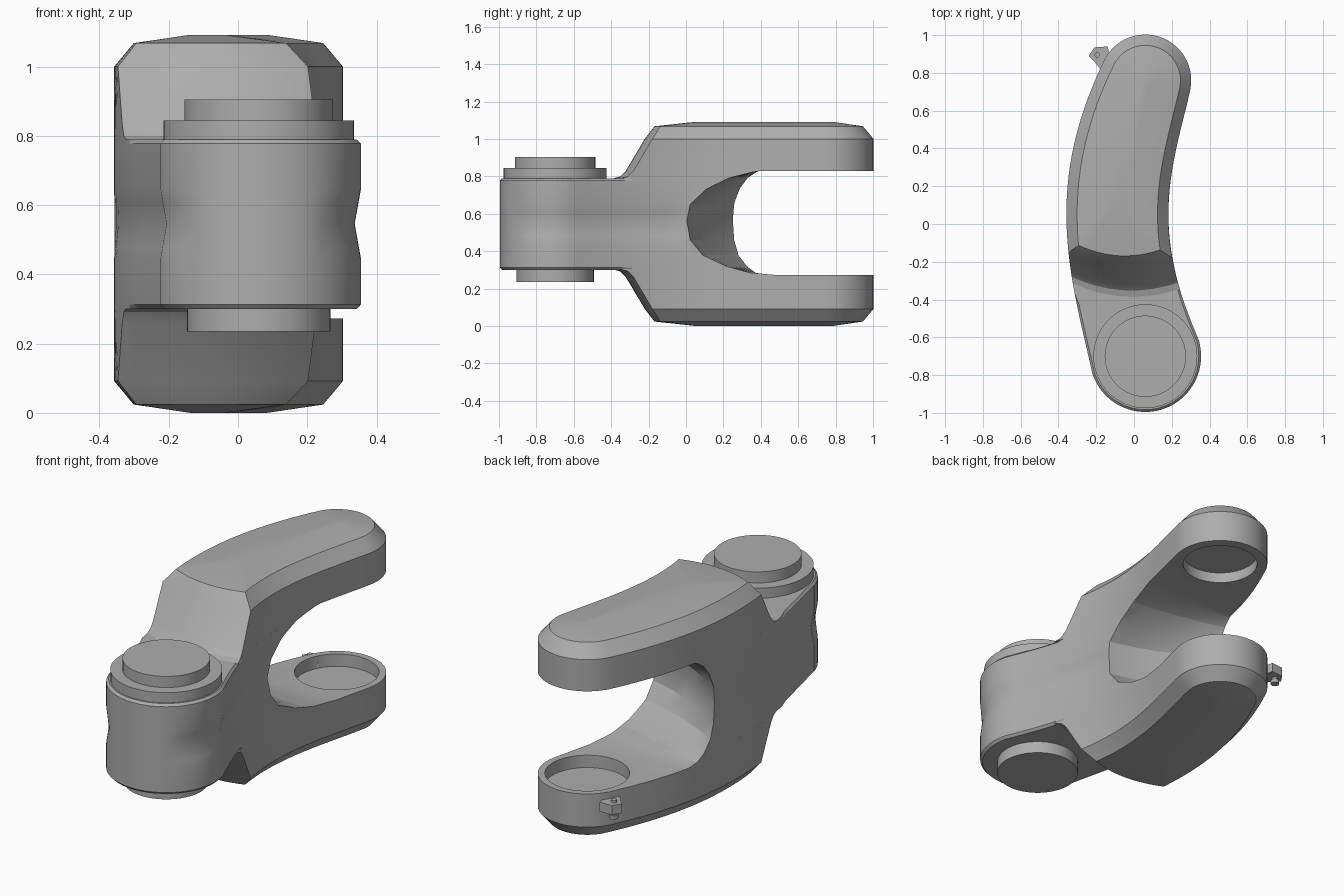
import bpy, bmesh
from math import sin, cos, pi, radians
from mathutils import Vector

if "Cube" in bpy.data.objects:
    bpy.data.objects.remove(bpy.data.objects["Cube"])

grey = bpy.data.materials.new("cast grey")
grey.use_nodes = True
grey.diffuse_color = (0.42, 0.42, 0.42, 1)
grey.node_tree.nodes["Principled BSDF"].inputs["Base Color"].default_value = (0.42, 0.42, 0.42, 1)

HUB, CUP = Vector((0.06, -0.70)), Vector((0.06, 0.76))
HUB_R, CUP_R = 0.295, 0.243
MID = 0.546                      # height of the mirror plane between both arms
# Side edges of the plan outline as (y, x)
LEFT = [(-0.78, -0.223), (-0.4, -0.308), (0, -0.357), (0.4, -0.322), (0.85, -0.166)]
RIGHT = [(-0.62, 0.345), (-0.4, 0.26), (-0.1, 0.19), (0.2, 0.19), (0.45, 0.235), (0.71, 0.298)]
STEPS = 28


def edge_x(points, y):
    """Smooth curve through the edge points."""
    total = 0
    for i, (yi, xi) in enumerate(points):
        for j, (yj, _) in enumerate(points):
            if i != j:
                xi *= (y - yj) / (yi - yj)
        total += xi
    return total


def arc(centre, radius, start, end, n):
    return [centre + radius * Vector((cos(a), sin(a)))
            for a in (radians(start + (end - start) * i / n) for i in range(n + 1))]


def sides(left_y, right_y, inset):
    """Left and right edge points from front to back, moved towards each other."""
    lefts, rights = [], []
    for i in range(STEPS):
        t = i / STEPS
        ly, ry = left_y + (0.85 - left_y) * t, right_y + (0.71 - right_y) * t
        l, r = Vector((edge_x(LEFT, ly), ly)), Vector((edge_x(RIGHT, ry), ry))
        d = (r - l).normalized() * inset(ly)
        lefts.append(l + d)
        rights.append(r - d)
    return lefts, rights


def arm_ring(shift, inset):
    lefts, rights = sides(-0.25 + shift, -0.28 + shift, lambda y: inset)
    cap = arc(CUP, CUP_R - inset, -12, 158, 28)
    a, b = lefts[0], rights[0]
    bulge = 0.055 * (b - a).length / 0.55
    front = [a.lerp(b, t) - Vector((0, bulge * 4 * t * (1 - t))) for t in (i / 12 for i in range(1, 12))]
    return front + rights + cap + lefts[::-1]


def body_ring(z):
    edge = 0.012 if abs(z - MID) > 0.24 else 0
    groove = 0.018 * max(0, 1 - abs(z - MID) / 0.1)

    def inset(y):
        return edge * (y < -0.4) + groove * min(1, max(0, (0.1 - y) / 0.2))
    lefts, rights = sides(-0.78, -0.62, inset)
    hub = []
    for p in arc(HUB, 1, 196, 375.7, 48)[:-1]:
        d = p - HUB
        side = min(1, max(0, abs(d.x) - 0.55) * 3)
        hub.append(HUB + d * (HUB_R - edge - groove * side))
    return hub + rights + arc(CUP, CUP_R, -12, 158, 28) + lefts[::-1]


def add_object(name, bm):
    bmesh.ops.recalc_face_normals(bm, faces=bm.faces)
    mesh = bpy.data.meshes.new(name)
    bm.to_mesh(mesh)
    bm.free()
    mesh.materials.append(grey)
    ob = bpy.data.objects.new(name, mesh)
    bpy.context.collection.objects.link(ob)
    return ob


def loft(name, rings):
    """Skin equal-length rings of 3D points and cap both ends."""
    bm = bmesh.new()
    rows = [[bm.verts.new(p) for p in ring] for ring in rings]
    n = len(rows[0])
    for low, high in zip(rows, rows[1:]):
        for i in range(n):
            j = (i + 1) % n
            bm.faces.new((low[i], low[j], high[j], high[i]))
    bm.faces.new(rows[0][::-1])
    bm.faces.new(rows[-1])
    return add_object(name, bm)


def disc(name, centre, radius, z0, z1, n=64):
    return loft(name, [[(p.x, p.y, z) for p in arc(centre, radius, 0, 360, n)[:-1]] for z in (z0, z1)])


def activate(ob):
    bpy.ops.object.select_all(action='DESELECT')
    bpy.context.view_layer.objects.active = ob
    ob.select_set(True)


def cut(ob, cutter):
    cutter.hide_render = True
    mod = ob.modifiers.new("cut", 'BOOLEAN')
    mod.operation, mod.solver, mod.object = 'DIFFERENCE', 'EXACT', cutter
    activate(ob)
    bpy.ops.object.modifier_apply(modifier=mod.name)


# Central body with the front hub and shallow side grooves
levels = [0.30, 0.313, 0.446, 0.48, MID, 0.61, 0.646, 0.778, 0.79]
body = loft("body", [[(p.x, p.y, z) for p in body_ring(z)] for z in levels])

# Upper and lower arms: height, front slope shift, inset
stages = [(0.788, -0.07, 0), (0.80, -0.03, 0), (0.83, 0, 0), (1.0, 0.10, 0),
          (1.068, 0.14, 0.057), (1.092, 0.33, 0.22)]
upper_arm = loft("upper_arm", [[(p.x, p.y, z) for p in arm_ring(s, d)] for z, s, d in stages])
lower_arm = loft("lower_arm", [[(p.x, p.y, 2 * MID - z) for p in arm_ring(s, d)] for z, s, d in stages])

# Scoop between the arms, deeper towards the left side
heights = [0.828, 0.822, 0.79, 0.73, 0.65, 0.56, 0.46, 0.38, 0.32, 0.285, 0.272]
depth = [0, 0.10, 0.42, 0.73, 0.95, 1, 0.95, 0.78, 0.45, 0.12, -0.25]


def scoop_section(x):
    t = (x + 0.36) / 0.55
    deepest = 0.26 - 0.40 * t + 0.14 * t * t
    wall = [(x, 0.39 + (deepest - 0.39) * k, z) for z, k in zip(heights, depth)]
    return wall + [(x, 1.2, heights[-1]), (x, 1.2, heights[0])]


scoop = loft("scoop_cutter", [scoop_section(-0.42 + 0.09 * i) for i in range(10)])
lower_socket = disc("lower_socket_cutter", CUP, 0.208, 0.205, 0.5)
upper_socket = disc("upper_socket_cutter", CUP, 0.19, 0.6, 0.885)
for part in (body, upper_arm, lower_arm):
    cut(part, scoop)
cut(lower_arm, lower_socket)
cut(upper_arm, upper_socket)
for helper in (scoop, lower_socket, upper_socket):
    bpy.data.objects.remove(helper)

# Stacked discs on the front hub
parts = [body, upper_arm, lower_arm,
         disc("hub_collar", HUB, 0.275, 0.77, 0.845),
         disc("hub_top_disc", HUB, 0.215, 0.83, 0.905),
         disc("hub_bottom_disc", HUB, 0.207, 0.235, 0.32)]

# Small lug with a pin on the rear of the lower arm
lug_plan = [(-0.14, 0.94), (-0.21, 0.935), (-0.24, 0.89), (-0.21, 0.86), (-0.17, 0.81), (-0.12, 0.86)]
parts.append(loft("lug", [[(x, y, z) for x, y in lug_plan] for z in (0.185, 0.235)]))
pin = Vector((-0.195, 0.895))
parts.append(disc("lug_pin", pin, 0.014, 0.15, 0.25, 16))
parts.append(disc("lug_pin_head", pin, 0.022, 0.15, 0.17, 16))

for part in parts:
    activate(part)
    bpy.ops.object.shade_smooth_by_angle(angle=radians(24))
